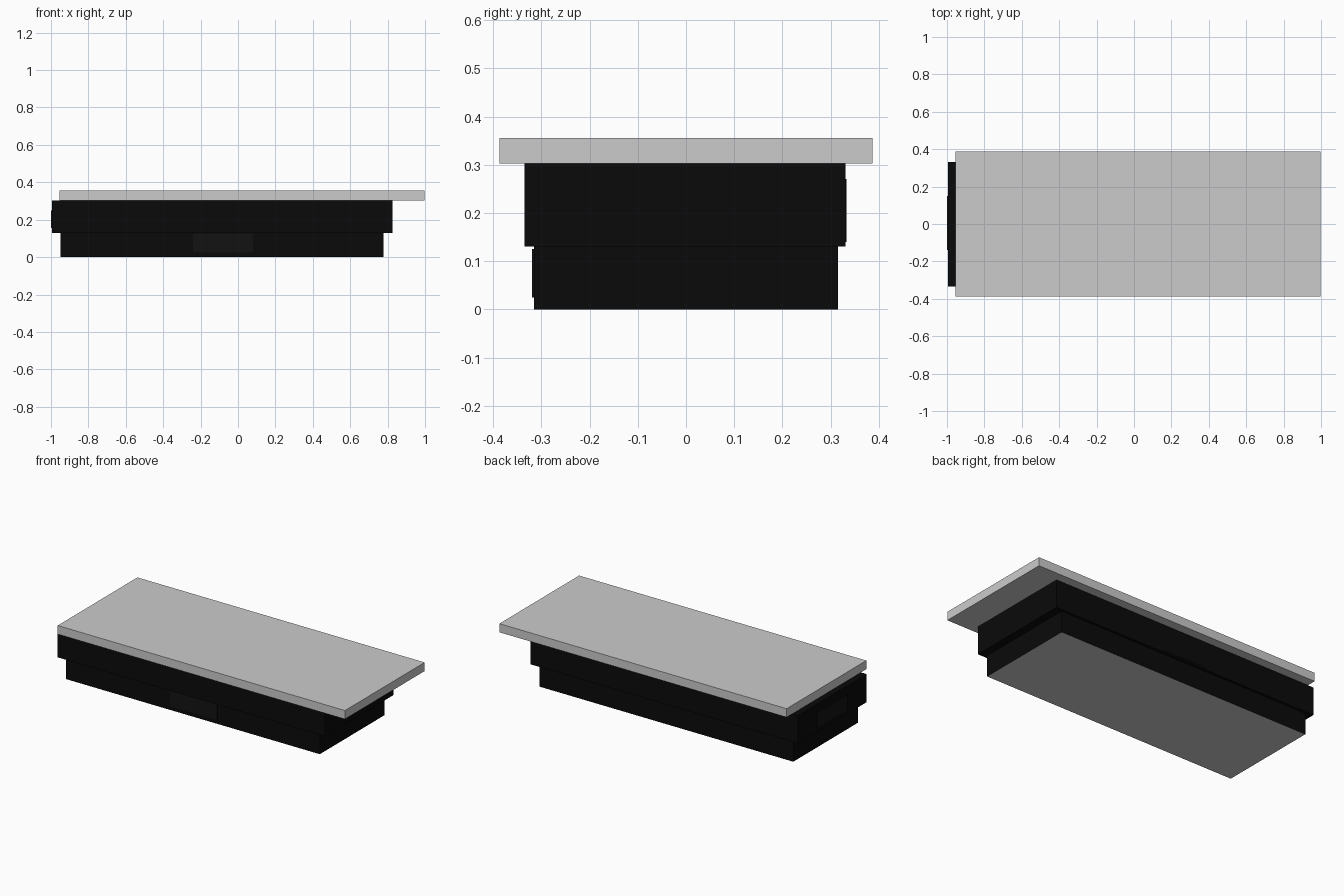
import bpy, bmesh

if "Cube" in bpy.data.objects:
    bpy.data.objects.remove(bpy.data.objects["Cube"])


def material(name, value):
    m = bpy.data.materials.new(name)
    m.diffuse_color = (value, value, value, 1)
    m.use_nodes = True
    m.node_tree.nodes["Principled BSDF"].inputs["Base Color"].default_value = m.diffuse_color
    return m


stone = material("light grey", 0.6)
black = material("black", 0.003)
charcoal = material("charcoal", 0.006)


def box(name, lo, hi, mats):
    """Box between two corners; a second material colours the underside."""
    bm = bmesh.new()
    bmesh.ops.create_cube(bm, size=1)
    for v in bm.verts:
        for i in range(3):
            v.co[i] = lo[i] if v.co[i] < 0 else hi[i]
    bm.normal_update()
    if len(mats) > 1:
        for f in bm.faces:
            f.material_index = int(f.normal.z < -0.5)
    me = bpy.data.meshes.new(name)
    bm.to_mesh(me)
    bm.free()
    for m in mats:
        me.materials.append(m)
    ob = bpy.data.objects.new(name, me)
    bpy.context.collection.objects.link(ob)
    return ob


# Stepped body: narrow plinth under a wider chest
box("plinth", (-0.95, -0.315, 0), (0.777, 0.315, 0.13), [black, stone])
box("chest", (-0.994, -0.335, 0.13), (0.826, 0.331, 0.302), [black])

# Slab lid, slid sideways
box("lid", (-0.955, -0.387, 0.302), (0.998, 0.387, 0.355), [stone])

# Thin plates on the front, back and left end
box("front_plate", (-0.24, -0.319, 0.025), (0.08, -0.313, 0.125), [charcoal])
box("end_plate", (-1.0, -0.14, 0.155), (-0.992, 0.15, 0.25), [charcoal])
box("back_plate", (-0.24, 0.329, 0.14), (0.08, 0.333, 0.27), [black])
